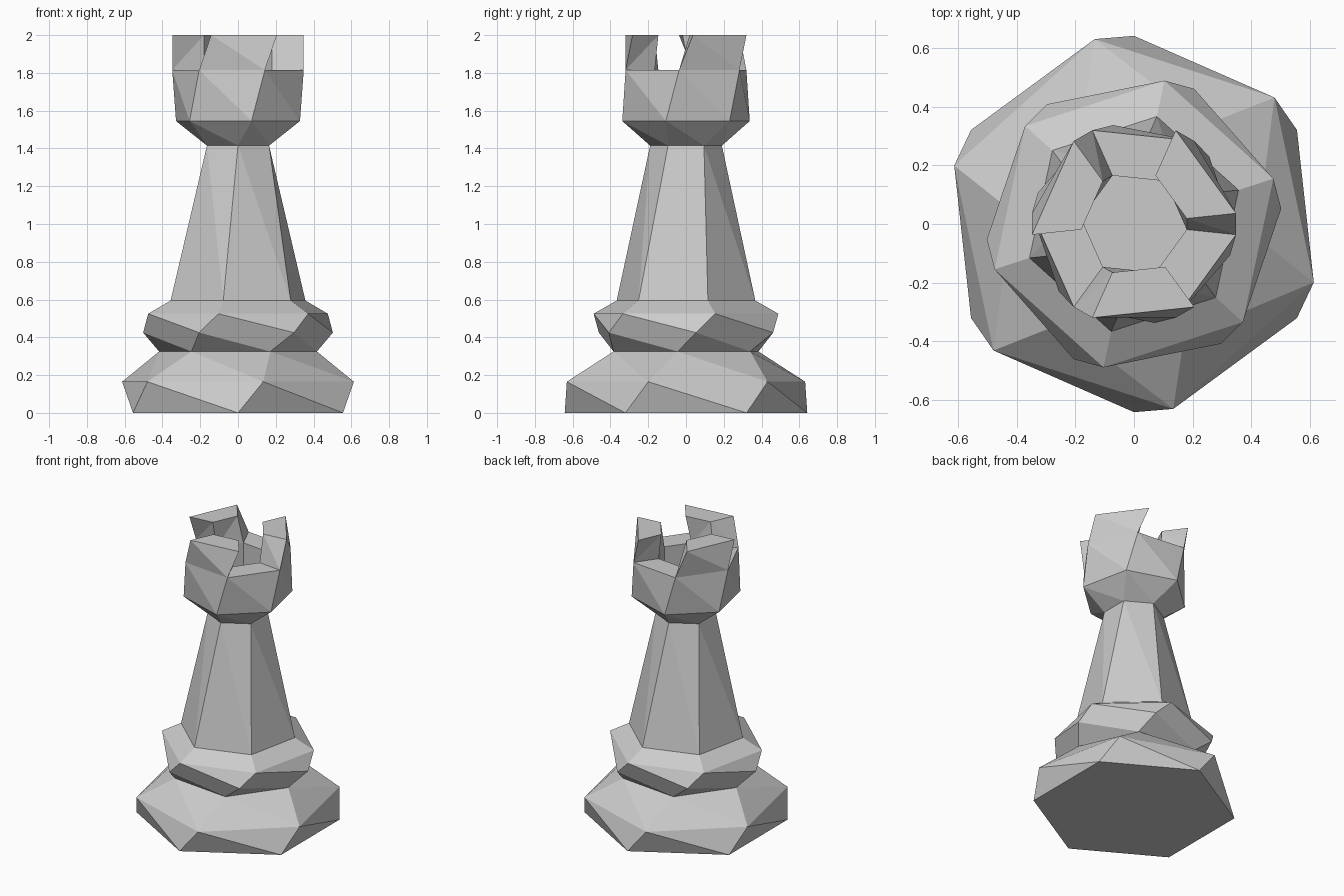
import bpy, bmesh
from math import cos, sin, radians

if "Cube" in bpy.data.objects:
    bpy.data.objects.remove(bpy.data.objects["Cube"])

SIDES = 6
bm = bmesh.new()


def ring(radius, z, angle):
    return [bm.verts.new((radius * cos(radians(angle + 60 * k)),
                          radius * sin(radians(angle + 60 * k)), z))
            for k in range(SIDES)]


def quad(lo_a, lo_b, hi_b, hi_a):
    # twisted side, split from the upper first corner to the lower second one
    bm.faces.new((lo_a, lo_b, hi_a))
    bm.faces.new((hi_a, lo_b, hi_b))


def band(lower, upper, k):
    n = (k + 1) % SIDES
    quad(lower[k], lower[n], upper[n], upper[k])


# twisted hexagonal profile: radius, height, rotation
profile = [(0.642, 0.0, -90), (0.645, 0.165, -78), (0.42, 0.325, -66),
           (0.505, 0.425, -54), (0.50, 0.525, -42), (0.375, 0.595, -42),
           (0.19, 1.415, -30), (0.345, 1.545, -18), (0.35, 1.815, -6)]
rings = [ring(*p) for p in profile]
bm.faces.new(rings[0][::-1])
for lower, upper in zip(rings, rings[1:]):
    for k in range(SIDES):
        band(lower, upper, k)

# recess inside the head
rim = rings[-1]
inner = ring(0.181, 1.815, -6)
floor = ring(0.181, 1.60, -6)
for k in range(SIDES):
    n = (k + 1) % SIDES
    bm.faces.new((inner[n], inner[k], floor[k], floor[n]))
bm.faces.new(floor)

# three battlements with gaps between them
for k in range(SIDES):
    n = (k + 1) % SIDES
    if k % 2:
        bm.faces.new((rim[k], rim[n], inner[n], inner[k]))
        continue
    top_out = [bm.verts.new((0.35 * cos(radians(6 + 60 * j)),
                             0.35 * sin(radians(6 + 60 * j)), 2.0)) for j in (k, n)]
    top_in = [bm.verts.new((0.181 * cos(radians(6 + 60 * j)),
                            0.181 * sin(radians(6 + 60 * j)), 2.0)) for j in (k, n)]
    quad(rim[k], rim[n], top_out[1], top_out[0])
    quad(inner[k], inner[n], top_in[1], top_in[0])
    quad(inner[k], rim[k], top_out[0], top_in[0])
    quad(inner[n], rim[n], top_out[1], top_in[1])
    bm.faces.new((top_out[0], top_out[1], top_in[1], top_in[0]))

bmesh.ops.recalc_face_normals(bm, faces=bm.faces)
mesh = bpy.data.meshes.new("castle_tower")
bm.to_mesh(mesh)
bm.free()
bpy.context.collection.objects.link(bpy.data.objects.new("castle_tower", mesh))
